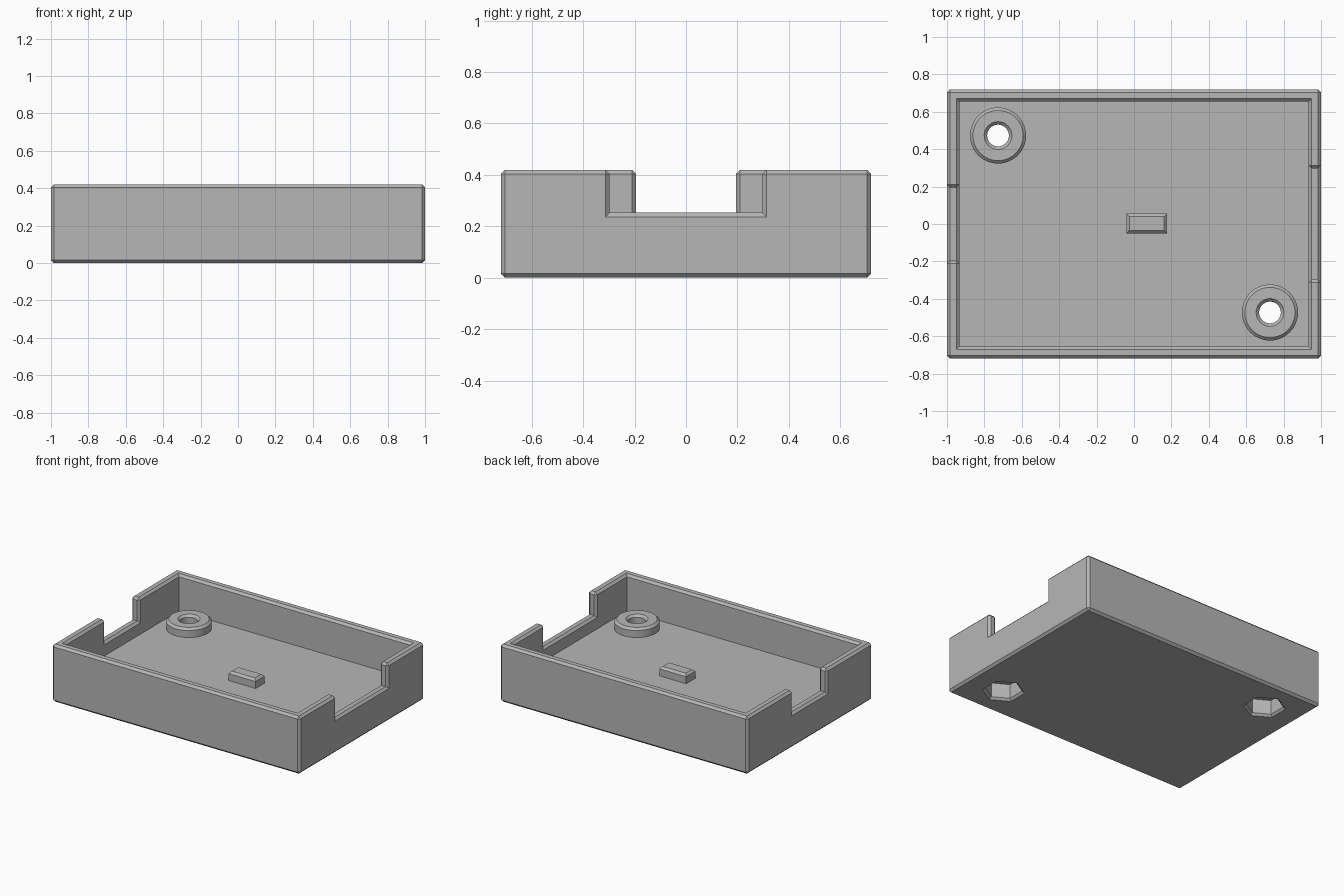
import bpy, bmesh, math
from mathutils import Matrix

cube = bpy.data.objects.get("Cube")
if cube:
    bpy.data.objects.remove(cube, do_unlink=True)

L, W, H = 2.0, 1.44, 0.42      # outer size
WALL, FLOOR, CH = 0.066, 0.155, 0.016
POST_TOP, POST_R, HOLE_R = 0.222, 0.15, 0.058
NUT_R, NUT_DEPTH = 0.125, 0.12
POSTS = [(-0.727, 0.473), (0.727, -0.473)]

grey = bpy.data.materials.new("grey plastic")
grey.use_nodes = True
color = (0.47, 0.47, 0.47, 1)
grey.diffuse_color = color
grey.node_tree.nodes["Principled BSDF"].inputs["Base Color"].default_value = color


def make(name, bm):
    bmesh.ops.recalc_face_normals(bm, faces=bm.faces)
    mesh = bpy.data.meshes.new(name)
    bm.to_mesh(mesh)
    bm.free()
    mesh.materials.append(grey)
    obj = bpy.data.objects.new(name, mesh)
    bpy.context.collection.objects.link(obj)
    return obj


def box(name, x0, x1, y0, y1, z0, z1):
    bm = bmesh.new()
    m = (Matrix.Translation(((x0 + x1) / 2, (y0 + y1) / 2, (z0 + z1) / 2))
         @ Matrix.Diagonal((x1 - x0, y1 - y0, z1 - z0, 1)))
    bmesh.ops.create_cube(bm, size=1, matrix=m)
    return make(name, bm)


def lathe(name, profile, sides, at, closed=False, turn=0.0):
    """Spin (radius, z) points about z; an open profile gets end caps."""
    bm = bmesh.new()
    rings = []
    for r, z in profile:
        angles = [turn + math.tau * i / sides for i in range(sides)]
        rings.append([bm.verts.new((at[0] + r * math.cos(a), at[1] + r * math.sin(a), z))
                      for a in angles])
    pairs = list(zip(rings, rings[1:]))
    if closed:
        pairs.append((rings[-1], rings[0]))
    else:
        bm.faces.new(rings[0])
        bm.faces.new(rings[-1])
    for a, b in pairs:
        for i in range(sides):
            j = (i + 1) % sides
            bm.faces.new((a[i], a[j], b[j], b[i]))
    return make(name, bm)


def cut(obj, cutter):
    mod = obj.modifiers.new("cut", 'BOOLEAN')
    mod.operation = 'DIFFERENCE'
    mod.solver = 'EXACT'
    mod.object = cutter
    bpy.context.view_layer.update()
    deps = bpy.context.evaluated_depsgraph_get()
    mesh = bpy.data.meshes.new_from_object(obj.evaluated_get(deps))
    obj.modifiers.clear()
    obj.data = mesh
    bpy.data.objects.remove(cutter, do_unlink=True)


def chamfer(obj, above=-1.0):
    """Chamfer the sharp outward edges, leaving inner corners crisp."""
    bm = bmesh.new()
    bm.from_mesh(obj.data)
    bmesh.ops.remove_doubles(bm, verts=bm.verts, dist=1e-5)
    bmesh.ops.dissolve_limit(bm, angle_limit=0.01, verts=bm.verts, edges=bm.edges)
    bm.normal_update()
    edges = [e for e in bm.edges if e.is_manifold and e.calc_face_angle_signed() > 0.7
             and max(v.co.z for v in e.verts) > above]
    bmesh.ops.bevel(bm, geom=edges, offset=CH, offset_type='OFFSET',
                    segments=1, profile=0.5, affect='EDGES')
    bm.to_mesh(obj.data)
    bm.free()


# Open tray with a wide notch on the left wall and a narrow one on the right
tray = box("tray", -L / 2, L / 2, -W / 2, W / 2, 0, H)
ix, iy = L / 2 - WALL, W / 2 - WALL
cut(tray, box("cavity", -ix, ix, -iy, iy, FLOOR, 1))
cut(tray, box("wide_notch", 0.8, 1.2, -0.297, 0.297, 0.253, 1))
cut(tray, box("narrow_notch", -1.2, -0.8, -0.195, 0.195, 0.253, 1))
chamfer(tray)

# Screw holes with hexagonal nut pockets below, and raised posts above
for i, at in enumerate(POSTS):
    cut(tray, lathe("hole", [(HOLE_R, 0.05), (HOLE_R, 0.3)], 48, at))
    pocket = [(NUT_R + 2 * CH, -CH), (NUT_R, CH), (NUT_R, NUT_DEPTH)]
    cut(tray, lathe("nut_pocket", pocket, 6, at, turn=math.pi / 6))
    ring = [(HOLE_R, FLOOR), (HOLE_R, POST_TOP - CH), (HOLE_R + CH, POST_TOP),
            (POST_R - CH, POST_TOP), (POST_R, POST_TOP - CH), (POST_R, FLOOR)]
    post = lathe(("back", "front")[i] + "_screw_post", ring, 48, at, closed=True)

# Small locating tab on the floor
tab = box("floor_tab", -0.04, 0.177, -0.05, 0.055, FLOOR, POST_TOP)
bm = bmesh.new()
bm.from_mesh(tab.data)
top = [e for e in bm.edges if min(v.co.z for v in e.verts) > FLOOR + 0.01]
bmesh.ops.bevel(bm, geom=top, offset=CH, segments=1, profile=0.5, affect='EDGES')
bm.to_mesh(tab.data)
bm.free()

# Smooth the round walls, keep every chamfer crisp
bpy.ops.object.select_all(action='DESELECT')
for obj in bpy.context.collection.objects:
    if obj.type == 'MESH' and obj.name.split(".")[0] in (
            "tray", "back_screw_post", "front_screw_post", "floor_tab"):
        obj.select_set(True)
        bpy.context.view_layer.objects.active = obj
bpy.ops.object.shade_smooth_by_angle(angle=math.radians(25))
